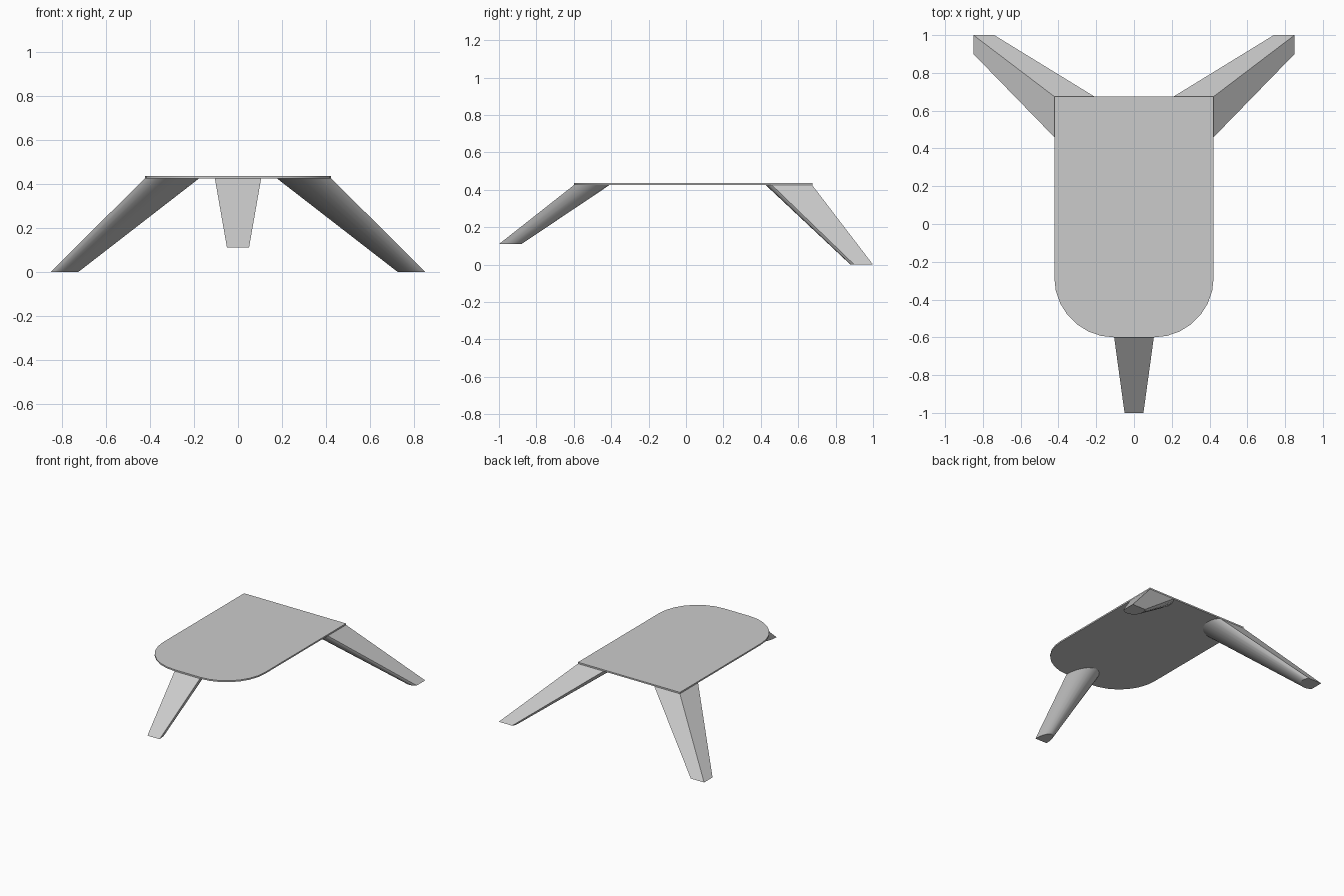
import bpy, bmesh, math
from mathutils import Vector

cube = bpy.data.objects.get("Cube")
if cube:
    bpy.data.objects.remove(cube, do_unlink=True)

grey = bpy.data.materials.new("light_grey")
grey.use_nodes = True
colour = (0.6, 0.6, 0.6, 1)
grey.diffuse_color = colour
grey.node_tree.nodes["Principled BSDF"].inputs["Base Color"].default_value = colour

TOP, UNDER = 0.436, 0.425


def loft(name, low, high):
    """Closed solid between two matching rings of points."""
    bm = bmesh.new()
    a = [bm.verts.new(p) for p in low]
    b = [bm.verts.new(p) for p in high]
    n = len(a)
    bm.faces.new(a)
    bm.faces.new(b)
    for i in range(n):
        j = (i + 1) % n
        bm.faces.new((a[i], a[j], b[j], b[i]))
    bmesh.ops.recalc_face_normals(bm, faces=bm.faces)
    mesh = bpy.data.meshes.new(name)
    bm.to_mesh(mesh)
    bm.free()
    obj = bpy.data.objects.new(name, mesh)
    bpy.context.collection.objects.link(obj)
    mesh.materials.append(grey)
    bpy.ops.object.select_all(action="DESELECT")
    obj.select_set(True)
    bpy.context.view_layer.objects.active = obj
    bpy.ops.object.shade_smooth_by_angle(angle=math.radians(30))


def rounded(start, end, depth, z, corner=None, steps=12):
    """Half ellipse bulging from the chord start-end, with an optional outer corner."""
    s, e = Vector((*start, z)), Vector((*end, z))
    mid, half = (s + e) / 2, (s - e) / 2
    out = Vector((half.y, -half.x, 0)).normalized() * depth
    ring = []
    for i in range(steps + 1):
        t = math.pi * i / steps
        ring.append(mid + half * math.cos(t) + out * math.sin(t))
    if corner:
        ring.append(Vector((*corner, z)))
    return ring


# Thin top with a square back and a rounded front
half_width, back, radius, steps = 0.422, 0.675, 0.317, 7
side = [(half_width, back)]
for i in range(steps + 1):
    t = math.pi / 2 * i / steps
    side.append((half_width - radius + radius * math.cos(t),
                 radius - 0.6 - radius * math.sin(t)))
outline = side + [(-x, y) for x, y in reversed(side)]
loft("table_top", [(x, y, UNDER) for x, y in outline],
     [(x, y, TOP) for x, y in outline])

# Front leg: flat front, rounded back, sloping forward
loft("front_leg",
     rounded((-0.05, -1), (0.05, -1), 0.12, 0.11),
     rounded((-0.105, -0.6), (0.105, -0.6), 0.19, UNDER))

# Rear legs: square outer corner, rounded inside, splayed outward
for name, s in (("left_rear_leg", 1), ("right_rear_leg", -1)):
    loft(name,
         rounded((s * 0.74, 1), (s * 0.85, 0.9), -s * 0.067, 0, (s * 0.85, 1)),
         rounded((s * 0.21, back), (s * half_width, 0.46), -s * 0.13, UNDER,
                 (s * half_width, back)))
